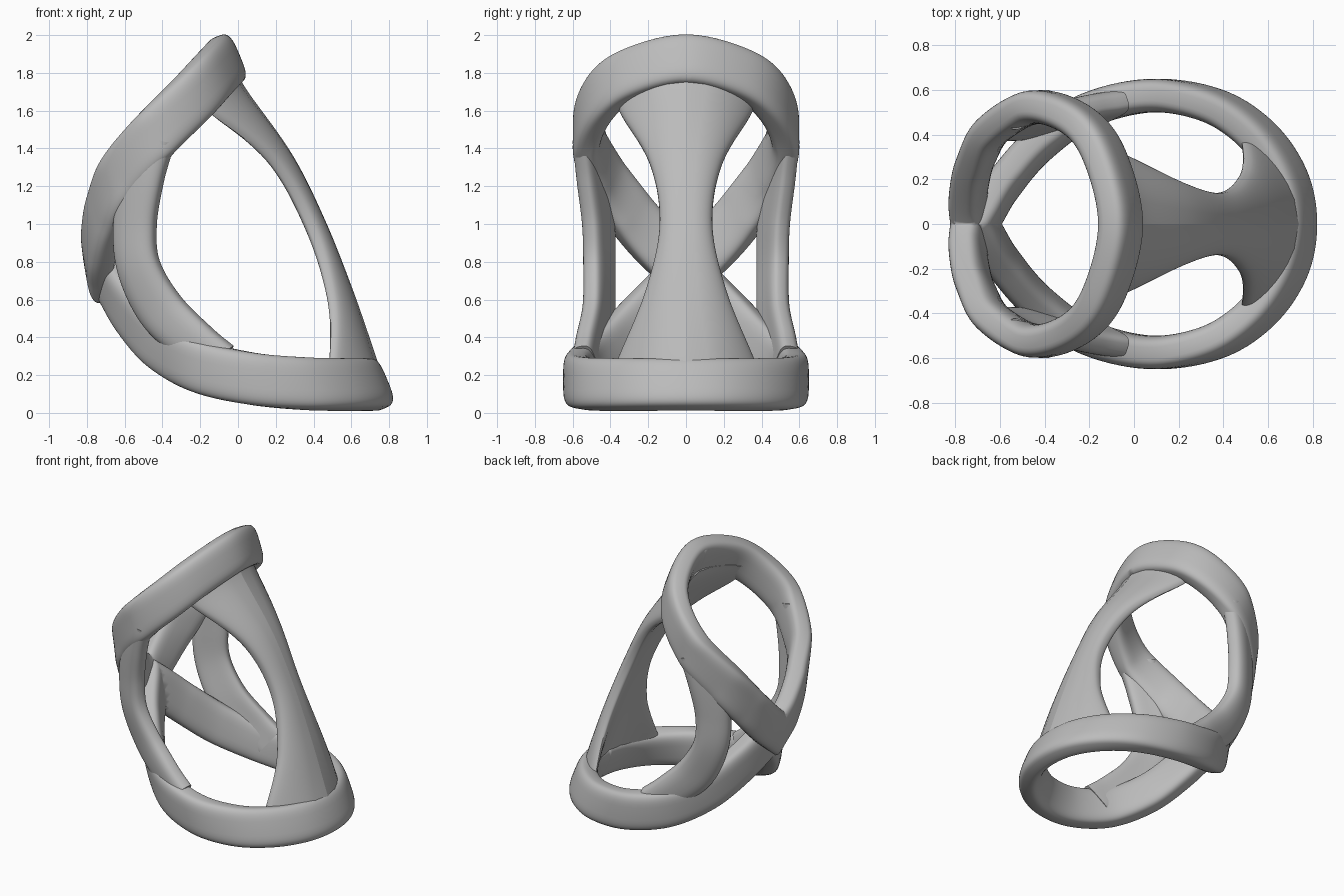
import bpy, bmesh, math
from mathutils import Vector

if "Cube" in bpy.data.objects:
    bpy.data.objects.remove(bpy.data.objects["Cube"])

grey = bpy.data.materials.new("plain_grey")
grey.use_nodes = True
colour = (0.5, 0.5, 0.5, 1)
grey.diffuse_color = colour
grey.node_tree.nodes["Principled BSDF"].inputs["Base Color"].default_value = colour


def spline(points, steps):
    """Smooth curve through the points, each an n-dimensional tuple."""
    pts = [Vector(p) for p in points]
    pts = [2 * pts[0] - pts[1]] + pts + [2 * pts[-1] - pts[-2]]
    out = []
    for a, b, c, d in zip(pts, pts[1:], pts[2:], pts[3:]):
        for i in range(steps):
            t = i / steps
            out.append(0.5 * (2 * b + (c - a) * t + (2 * a - 5 * b + 4 * c - d) * t**2
                              + (3 * b - a - 3 * c + d) * t**3))
    return out + [pts[-2]]


def sweep(name, path, thick, normal, bend=0, power=3.5, sides=40):
    """Rounded section along (x, y, z, half width), kept on y > 0 and mirrored."""
    samples = spline(path, 10)
    centres = [s.to_3d() for s in samples]
    bm = bmesh.new()
    rings = []
    for i, (c, s) in enumerate(zip(centres, samples)):
        tangent = (centres[min(i + 1, len(centres) - 1)] - centres[max(i - 1, 0)]).normalized()
        n = normal(tangent)
        n = (n - tangent * n.dot(tangent)).normalized()
        across = tangent.cross(n)
        ring = []
        for k in range(sides):
            a = 2 * math.pi * k / sides
            u, v = [math.copysign(abs(f) ** (2 / power), f) for f in (math.cos(a), math.sin(a))]
            w = v * s[3]
            ring.append(bm.verts.new(c + n * (u * thick - bend * w * w) + across * w))
        rings.append(ring)
    for r, q in zip(rings, rings[1:]):
        for k in range(sides):
            m = (k + 1) % sides
            bm.faces.new((r[k], r[m], q[m], q[k]))
    bm.faces.new(rings[0])
    bm.faces.new(rings[-1])
    # Trim at the symmetry plane
    bmesh.ops.bisect_plane(bm, geom=bm.verts[:] + bm.edges[:] + bm.faces[:],
                           plane_co=(0, 0, 0), plane_no=(0, -1, 0), clear_outer=True)
    bmesh.ops.recalc_face_normals(bm, faces=bm.faces[:])
    mesh = bpy.data.meshes.new(name)
    bm.to_mesh(mesh)
    bm.free()
    mesh.materials.append(grey)
    obj = bpy.data.objects.new(name, mesh)
    bpy.context.collection.objects.link(obj)
    mirror = obj.modifiers.new("mirror", 'MIRROR')
    mirror.use_axis = (False, True, False)
    mirror.merge_threshold = 0.002
    bpy.ops.object.select_all(action='DESELECT')
    obj.select_set(True)
    bpy.context.view_layer.objects.active = obj
    bpy.ops.object.shade_smooth_by_angle(angle=math.radians(40))


def band_normal(t):
    # Outward from the loop, leaning with the tapered wall
    n = Vector((t.y, -t.x, 0)).normalized()
    n.z = n.x * (0.42 if n.x > 0 else 0.3)
    return n


def band(name, points):
    first = points[1]
    ghost = (first[0], -first[1], first[2])
    sweep(name, [(*p, 0.138) for p in [ghost] + points], 0.075, band_normal)


# Two loops that cross at the back of the model
band("upper_loop", [(-0.06, 0, 1.865), (-0.13, 0.3, 1.79), (-0.25, 0.46, 1.66),
                    (-0.44, 0.523, 1.47), (-0.62, 0.43, 1.25), (-0.705, 0.29, 1.05),
                    (-0.74, 0.14, 0.88), (-0.735, 0, 0.76), (-0.72, -0.15, 0.64)])
band("lower_loop", [(0.72, 0, 0.15), (0.68, 0.21, 0.15), (0.55, 0.4, 0.15),
                    (0.35, 0.53, 0.155), (0.08, 0.575, 0.18), (-0.2, 0.51, 0.245),
                    (-0.42, 0.36, 0.37), (-0.58, 0.18, 0.55), (-0.69, 0, 0.73),
                    (-0.79, -0.17, 0.88)])

# Wide strut with a narrow waist
sweep("waisted_strut", [(-0.06, 0, 1.8, 0.4), (0.0, 0, 1.68, 0.35), (0.24, 0, 1.34, 0.19),
                        (0.41, 0, 1.0, 0.14), (0.55, 0, 0.65, 0.22), (0.665, 0, 0.32, 0.37),
                        (0.71, 0, 0.18, 0.42)],
      0.055, lambda t: Vector((0.9, 0, 0.45)), bend=1.3, power=3)

# Pair of curved side struts
sweep("side_struts", [(-0.46, 0.52, 1.46, 0.13), (-0.51, 0.5, 1.25, 0.12),
                      (-0.55, 0.47, 1.0, 0.12), (-0.53, 0.465, 0.77, 0.12),
                      (-0.41, 0.47, 0.54, 0.13), (-0.22, 0.51, 0.36, 0.12),
                      (-0.1, 0.53, 0.26, 0.12)],
      0.06, lambda t: Vector((-0.45, 0.87, 0)), bend=0.8, power=3)
